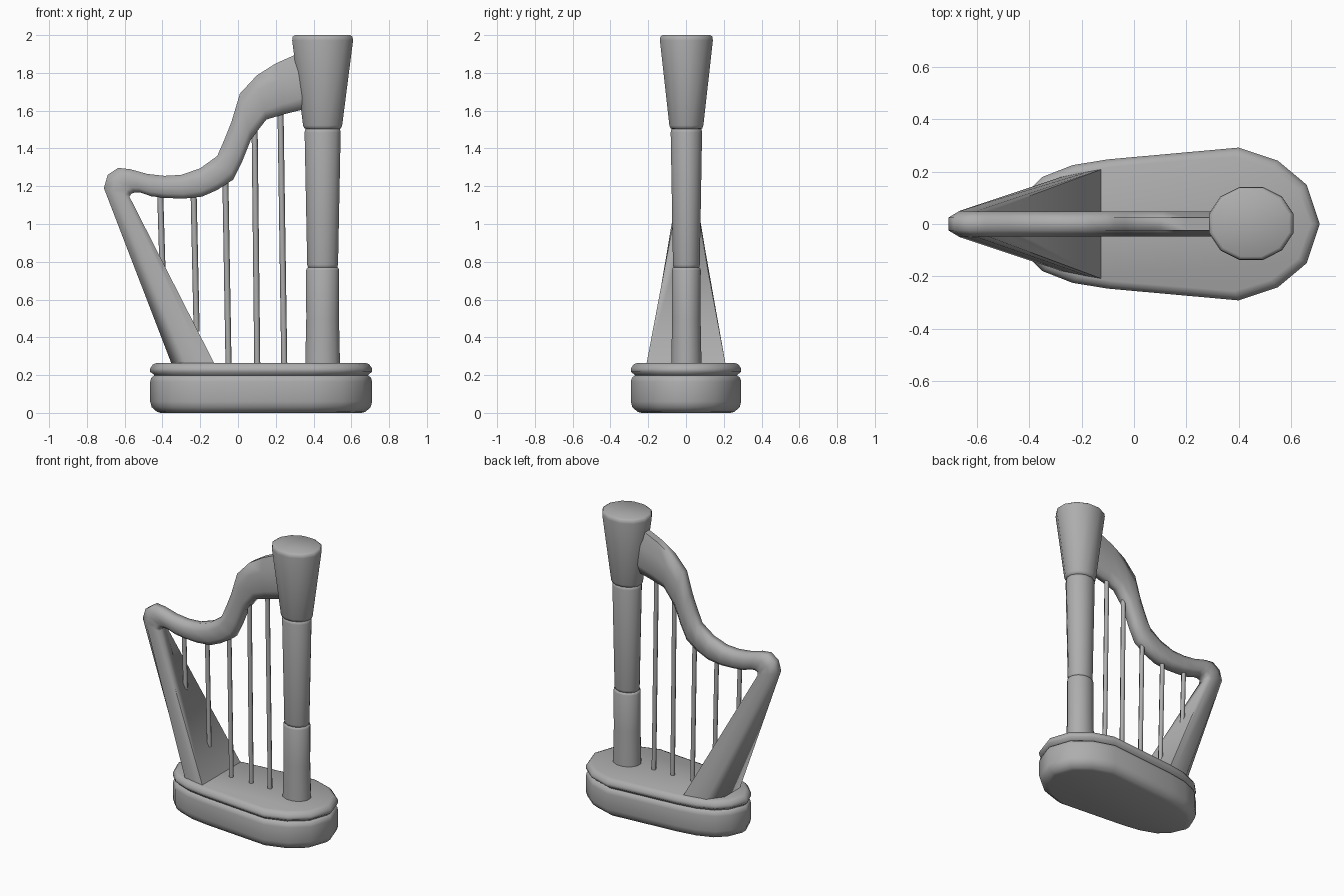
import bpy, bmesh, math
from mathutils import Vector

if "Cube" in bpy.data.objects:
    bpy.data.objects.remove(bpy.data.objects["Cube"])

# One darker grey for the whole harp
grey = bpy.data.materials.new("dark_grey")
grey.diffuse_color = (0.42, 0.42, 0.42, 1)
grey.use_nodes = True
grey.node_tree.nodes["Principled BSDF"].inputs["Base Color"].default_value = grey.diffuse_color


def loft(name, rings, angle=62):
    """Skin a list of equal-length point rings and cap both ends."""
    bm = bmesh.new()
    vs = [[bm.verts.new(p) for p in ring] for ring in rings]
    n = len(rings[0])
    for a, b in zip(vs, vs[1:]):
        for i in range(n):
            j = (i + 1) % n
            bm.faces.new((a[i], a[j], b[j], b[i]))
    bm.faces.new(vs[0][::-1])
    bm.faces.new(vs[-1])
    bmesh.ops.recalc_face_normals(bm, faces=bm.faces)
    me = bpy.data.meshes.new(name)
    bm.to_mesh(me)
    bm.free()
    me.materials.append(grey)
    ob = bpy.data.objects.new(name, me)
    bpy.context.collection.objects.link(ob)
    bpy.ops.object.select_all(action='DESELECT')
    ob.select_set(True)
    bpy.context.view_layer.objects.active = ob
    bpy.ops.object.shade_smooth_by_angle(angle=math.radians(angle))
    return ob


def turned(name, profile, sides=12, cx=0.448, cy=0.002, ysc=0.87):
    """Stack of slightly flattened circles: profile is (radius, z)."""
    rings = []
    for r, z in profile:
        rings.append([(cx + r * math.cos(2 * math.pi * (i + .5) / sides) * 1.03,
                       cy + r * ysc * math.sin(2 * math.pi * (i + .5) / sides) * 1.03, z)
                      for i in range(sides)])
    return loft(name, rings)


# Base: egg-shaped outline, stacked with insets for the groove and rounded edges
half = [(0.71, 0), (0.66, 0.15), (0.55, 0.242), (0.40, 0.292), (-0.10, 0.247),
        (-0.235, 0.225), (-0.35, 0.18), (-0.42, 0.11), (-0.465, 0)]
outline = half + [(x, -y) for x, y in half[-2:0:-1]]


def base_ring(inset, z):
    sx, sy = 1 - inset / 0.585, 1 - inset / 0.292
    return [(0.125 + (x - 0.125) * sx, y * sy, z) for x, y in outline]


loft("base_body", [base_ring(*p) for p in
                   [(0.055, 0), (0.035, 0.006), (0.008, 0.03), (0, 0.06),
                    (0, 0.165), (0.006, 0.187), (0.025, 0.2)]])
loft("base_rim", [base_ring(*p) for p in
                  [(0.025, 0.194), (0.018, 0.204), (0.0, 0.217), (0.0, 0.235),
                   (0.015, 0.257), (0.035, 0.265)]])

# Column: lower drum, upper drum and flared capital
turned("column_lower", [(0.092, 0.24), (0.092, 0.28), (0.087, 0.5),
                        (0.088, 0.755), (0.083, 0.768), (0.074, 0.77)])
turned("column_upper", [(0.07, 0.765), (0.078, 0.77), (0.082, 0.785),
                        (0.096, 1.485), (0.092, 1.503), (0.08, 1.507)])
turned("capital", [(0.085, 1.502), (0.097, 1.506), (0.104, 1.522),
                   (0.162, 1.972), (0.159, 1.992), (0.146, 2.0)])

# Frame: each station is (outer x, z), (inner x, z), half widths from inner to outer
N = (0.026, 0.048, 0.048, 0.024)
stations = [
    ((-0.35, 0.255), (-0.122, 0.255), (0.21, 0.202, 0.18, 0.085)),
    ((-0.71, 1.19), (-0.575, 1.145), (0.042, 0.05, 0.05, 0.024)),
    ((-0.69, 1.26), (-0.565, 1.16), N),
    ((-0.635, 1.297), (-0.545, 1.168), N),
    ((-0.57, 1.29), (-0.515, 1.166), N),
    ((-0.48, 1.265), (-0.46, 1.147), N),
    ((-0.39, 1.255), (-0.385, 1.138), N),
    ((-0.30, 1.26), (-0.29, 1.134), N),
    ((-0.20, 1.295), (-0.19, 1.145), N),
    ((-0.11, 1.36), (-0.11, 1.18), N),
    ((-0.075, 1.44), (-0.025, 1.235), N),
    ((-0.035, 1.54), (0.02, 1.325), N),
    ((0.01, 1.69), (0.07, 1.45), N),
    ((0.10, 1.787), (0.15, 1.553), N),
    ((0.20, 1.85), (0.24, 1.58), N),
    ((0.38, 1.93), (0.38, 1.615), N),
]
steps = (0, 0.2, 0.68, 1)


def frame_ring(outer, inner, widths):
    o, i = Vector((outer[0], 0, outer[1])), Vector((inner[0], 0, inner[1]))
    side = [i.lerp(o, t) + Vector((0, w, 0)) for t, w in zip(steps, widths)]
    return side + [Vector((p.x, -p.y, p.z)) for p in side[::-1]]


# Soundboard and neck in one smooth sweep
loft("soundboard_and_neck", [frame_ring(*s) for s in stations], 72)

# Strings: (top x, top z, bottom x, bottom z)
for k, (x1, z1, x2, z2) in enumerate([
        (-0.412, 1.16, -0.40, 0.77), (-0.235, 1.16, -0.219, 0.43),
        (-0.067, 1.24, -0.05, 0.25), (0.088, 1.50, 0.102, 0.25),
        (0.225, 1.60, 0.245, 0.25)]):
    loft(f"string_{k + 1}", [[(x + 0.016 * math.cos(a * math.pi / 3),
                               0.016 * math.sin(a * math.pi / 3), z) for a in range(6)]
                             for x, z in ((x2, z2), (x1, z1))], 65)
